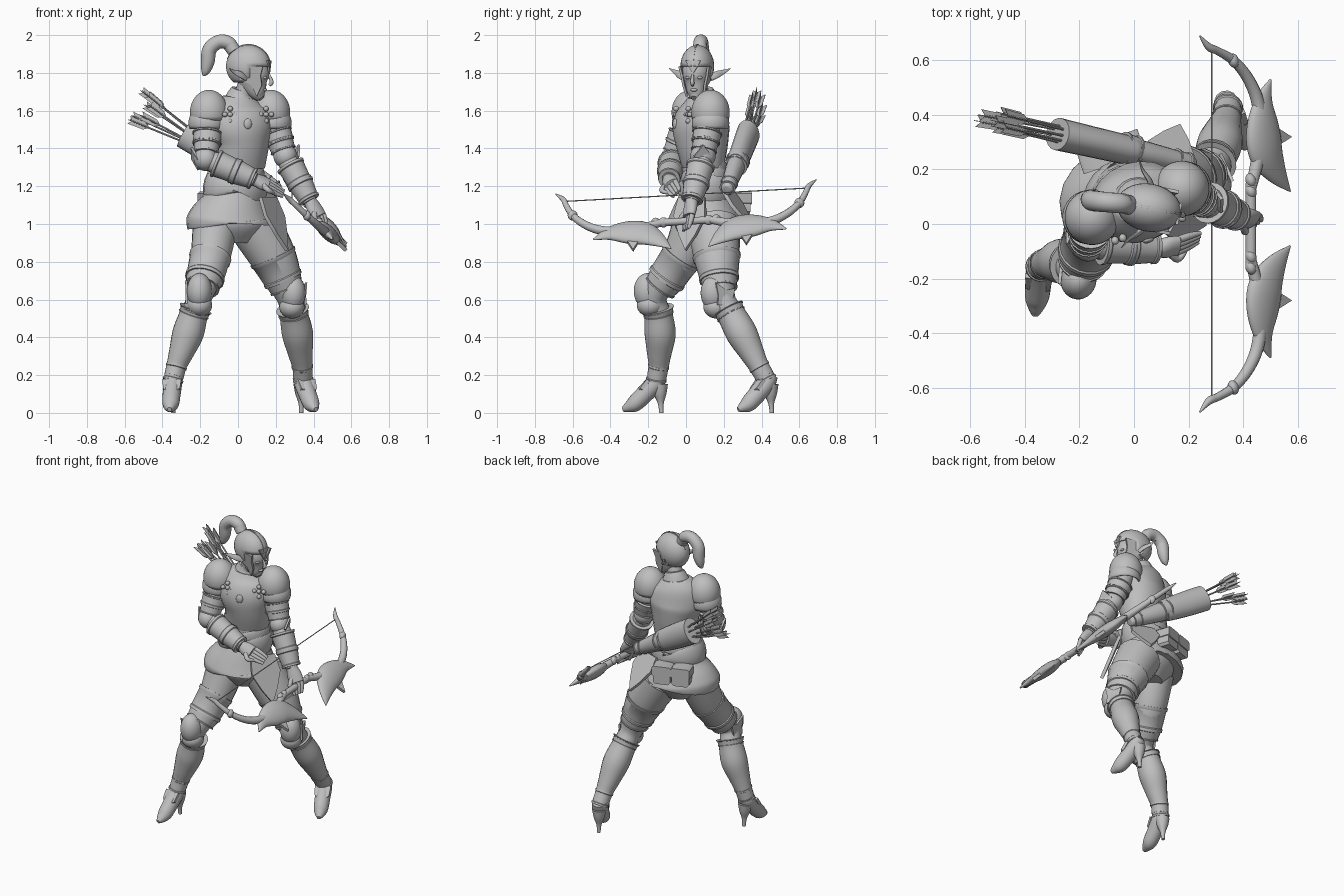
import bpy, bmesh, math, random
from mathutils import Vector, Matrix

if "Cube" in bpy.data.objects:
    bpy.data.objects.remove(bpy.data.objects["Cube"], do_unlink=True)
random.seed(4)
grey = bpy.data.materials.new("plain_grey")
grey.use_nodes = True
colour = (0.52, 0.52, 0.52, 1)
grey.diffuse_color = colour
grey.node_tree.nodes["Principled BSDF"].inputs["Base Color"].default_value = colour
UP = Vector((0, 0, 1))
CHEST = Vector((0.32, -0.95, 0)).normalized()   # direction the chest faces
FACE = Vector((0.98, -0.2, 0)).normalized()     # direction the head faces


def finish(name, bm, shell=0):
    """Turn a bmesh into a smooth object with sharp edges kept."""
    bmesh.ops.recalc_face_normals(bm, faces=bm.faces)
    mesh = bpy.data.meshes.new(name)
    bm.to_mesh(mesh)
    bm.free()
    mesh.materials.append(grey)
    mesh.shade_smooth()
    mesh.set_sharp_from_angle(angle=math.radians(40))
    obj = bpy.data.objects.new(name, mesh)
    bpy.context.scene.collection.objects.link(obj)
    if shell:
        mod = obj.modifiers.new("thickness", 'SOLIDIFY')
        mod.thickness = shell
    return obj


def tube(name, points, ref=CHEST, sides=20, steps=5):
    """Loft ellipses along a smooth path of (x, y, z, radius[, depth])."""
    pts = [Vector((*p, p[-1])[:5]) for p in points]
    pts = [pts[0]] + pts + [pts[-1]]
    path = []
    for i in range(1, len(pts) - 2):
        a, b, c, d = pts[i - 1:i + 3]
        for k in range(steps):
            t = k / steps
            path.append(0.5 * (2 * b + (c - a) * t + (2 * a - 5 * b + 4 * c - d) * t * t
                               + (3 * b - a - 3 * c + d) * t ** 3))
    path.append(pts[-1])
    bm, rings = bmesh.new(), []
    for i, p in enumerate(path):
        ahead, behind = path[min(i + 1, len(path) - 1)], path[max(i - 1, 0)]
        tangent = (Vector(ahead[:3]) - Vector(behind[:3])).normalized()
        across = tangent.cross(ref).normalized()
        deep = across.cross(tangent)
        turn = [2 * math.pi * k / sides for k in range(sides)]
        rings.append([bm.verts.new(Vector(p[:3]) + across * math.cos(q) * abs(p[3])
                                   + deep * math.sin(q) * abs(p[4])) for q in turn])
    for lower, upper in zip(rings, rings[1:]):
        for k in range(sides):
            n = (k + 1) % sides
            bm.faces.new((lower[k], lower[n], upper[n], upper[k]))
    bm.faces.new(rings[0])
    bm.faces.new(rings[-1])
    return finish(name, bm)


def band(name, a, b, ra, rb, ref=CHEST, lip=0.005):
    """Armour sleeve from a to b, with a raised rim at either end."""
    a, b = Vector(a), Vector(b)
    rows = [(0, lip), (0.12, lip), (0.16, 0), (0.84, 0), (0.88, lip), (1, lip)]
    tube(name, [(*a.lerp(b, t), ra + (rb - ra) * t + e) for t, e in rows], ref, steps=1)


def ball(name, loc, radii, fwd=CHEST, keep=None):
    """Ellipsoid turned to fwd; keep trims it to an open shell."""
    bm = bmesh.new()
    bmesh.ops.create_uvsphere(bm, u_segments=28, v_segments=18, radius=1)
    if keep:
        bmesh.ops.delete(bm, geom=[v for v in bm.verts if not keep(v.co)], context='VERTS')
    frame = Matrix((fwd, UP.cross(fwd), UP)).transposed().to_4x4()
    bm.transform(Matrix.Translation(loc) @ frame @ Matrix.Diagonal((*radii, 1)))
    return finish(name, bm, 0.008 if keep else 0)


def plate(name, outline, origin, u, v, thick=0.012):
    """Flat outline in the u, v plane, given a thickness."""
    u, v, origin = Vector(u), Vector(v), Vector(origin)
    half = u.cross(v).normalized() * thick / 2
    bm = bmesh.new()
    front, back = ([bm.verts.new(origin + u * a + v * b + s * half) for a, b in outline] for s in (1, -1))
    bm.faces.new(front)
    bm.faces.new(back)
    for k in range(len(front)):
        j = k - 1
        bm.faces.new((front[j], front[k], back[k], back[j]))
    return finish(name, bm)


# Torso, breastplate and skirt
tube("waist", [(-.02, .1, .9, .1, .09), (-.02, .1, 1, .19, .16), (-.02, .1, 1.12, .16, .13),
               (.01, .1, 1.24, .13, .105), (.015, .09, 1.4, .12, .1)])
tube("breastplate", [(.01, .09, 1.29, .133, .108), (.01, .09, 1.31, .136, .112), (.018, .085, 1.42, .148, .137),
                     (.012, .08, 1.52, .178, .147), (.005, .09, 1.61, .16, .118), (.01, .09, 1.67, .09, .08)])
tube("gorget", [(.01, .09, 1.62, .11, .1), (.015, .09, 1.67, .08, .075), (.025, .085, 1.71, .06)])
tube("neck", [(.02, .08, 1.65, .05), (.05, .06, 1.76, .045)])
tube("skirt_plate", [(-.02, .1, 1.19, .14, .115), (-.025, .1, 1.12, .175, .15), (-.035, .1, 1.05, .22, .18),
                     (-.04, .1, 1.01, .238, .195), (-.04, .1, 1, .23, .19)])
for i, (z, r) in enumerate([(1.19, .16), (1.24, .142), (1.29, .132)]):
    tube(f"belt_{i}", [(-.02, .1, z - .025, r, r * .85), (-.02, .1, z - .012, r + .01, r * .92),
                       (-.005, .1, z + .015, r + .008, r * .9), (-.005, .1, z + .025, r, r * .85)])
ball("chest_boss", (.052, -.058, 1.53), (.012, .022, .028))
LEFTWARD = UP.cross(CHEST)
for s in (-1, 1):
    ornament = Vector((.02, .08, 1.58)) + LEFTWARD * s * .1 + CHEST * .105
    for dx, dz in ((0, 0), (.03, 0), (-.03, 0), (0, .03), (0, -.035)):
        ball("strap_ornament", ornament + LEFTWARD * dx + UP * dz, (.015, .014, .014))

# Pointed hip plates and box pouches
shield = [(-.08, .02), (.08, .02), (.095, -.08), (.05, -.18), (0, -.26), (-.05, -.18), (-.095, -.08)]
plate("left_hip_plate", shield, (.165, .03, 1.12), (.5, .87, 0), (-.36, .12, 1), .02)
plate("rear_hip_plate", shield, (.12, .23, 1.16), (.9, -.3, 0), (-.18, -.5, .75), .02)
box = [(-.055, .04), (-.045, .055), (.045, .055), (.055, .04), (.055, -.045), (.042, -.06),
       (-.042, -.06), (-.055, -.045)]
for side in (-.06, .06):
    spot = Vector((-.03, .1, 1.11)) - CHEST * .175 + LEFTWARD * side
    plate("pouch", box, spot, LEFTWARD, UP, .08)
    plate("pouch_flap", [(a * 1.08, b * .6 + .028) for a, b in box], spot, LEFTWARD, UP, .095)

# Head, open helmet, ears and ponytail
SIDE = UP.cross(FACE)
SKULL = Vector((.055, .06, 1.835))
tube("face", [(.125, .045, 1.665, .018), (.11, .05, 1.685, .04), (.085, .055, 1.74, .062, .075),
              (.075, .055, 1.8, .075, .09), (.06, .06, 1.88, .06, .07)], FACE)
ball("helmet", SKULL, (.12, .088, .113), FACE,
     lambda c: c.z > -.12 or (c.x < .3 and c.z > -.85))
tube("nose", [(.165, .035, 1.79, .006), (.178, .033, 1.75, .011), (.165, .035, 1.735, .008)], FACE, 10)
plate("brow_peak", [(-.04, .03), (.04, .03), (.025, 0), (0, -.04), (-.025, 0)],
      SKULL + FACE * .112, SIDE, UP, .01)
plate("crest_ridge", [(.122 * math.cos(q / 5), .118 * math.sin(q / 5)) for q in range(0, 15)],
      SKULL, FACE, UP, .008)
cheek = [(-.02, 0), (.095, 0), (.08, -.05), (.085, -.1), (.055, -.16), (.03, -.1), (-.03, -.07)]
for s in (-1, 1):
    plate("cheek_guard", cheek, SKULL + SIDE * s * .078, FACE, UP + SIDE * s * .2)
    ear = [(.0, .07, -.065, .015, .01), (-.02, .1, -.045, .019, .008), (-.05, .13, -.03, .012, .005),
           (-.07, .165, -.012, .002, .002)]
    tube("pointed_ear", [(*(SKULL + FACE * f + SIDE * s * w + UP * h), r, d) for f, w, h, r, d in ear], FACE)
    ball("eye", SKULL + FACE * .095 + SIDE * s * .032 - UP * .06, (.012, .015, .008), FACE)
ball("lips", SKULL + FACE * .088 - UP * .125, (.012, .018, .009), FACE)
tube("ponytail", [(-.01, .07, 1.91, .024), (-.045, .075, 1.955, .036), (-.1, .08, 1.965, .037),
                  (-.15, .085, 1.925, .038), (-.16, .09, 1.86, .036), (-.172, .09, 1.81, .024),
                  (-.185, .09, 1.785, .006)])
tube("hair_band", [(-.02, .07, 1.915, .036), (-.04, .075, 1.945, .038)])


# Armoured arms
def arm(side, shoulder, elbow, wrist, knuckles, tips):
    s, e, w, k, t = map(Vector, (shoulder, elbow, wrist, knuckles, tips))
    tube(side + "_upper_arm", [(*s, .06), (*s.lerp(e, .5), .064), (*e, .052)])
    ball(side + "_pauldron", s + UP * .01, (.102, .102, .12), CHEST, lambda c: c.z > -.35)
    outward = Vector((s.x, 0, 0)).normalized()
    ball(side + "_pauldron_lame", s + outward * .01 - UP * .045, (.1, .1, .09), CHEST,
         lambda c: c.z > -.4)
    band(side + "_arm_band", s.lerp(e, .42), s.lerp(e, .66), .076, .072)
    band(side + "_arm_cuff", s.lerp(e, .66), s.lerp(e, .88), .069, .064)
    ball(side + "_elbow_guard", e, (.068, .062, .064))
    plate(side + "_elbow_fin", [(-.05, 0), (0, .06), (.05, 0), (0, -.06)], e + outward * .055,
          CHEST, (outward.x * .3, 0, 1))
    tube(side + "_forearm", [(*e, .05), (*e.lerp(w, .35), .058), (*w, .038)], UP + CHEST)
    band(side + "_vambrace", e.lerp(w, .2), e.lerp(w, .6), .072, .064, UP + CHEST)
    band(side + "_gauntlet_cuff", e.lerp(w, .6), e.lerp(w, .97), .068, .053, UP + CHEST)
    tube(side + "_palm", [(*w, .034), (*w.lerp(k, .5), .045, .03), (*k, .044, .025)], UP + CHEST)
    across = (k - w).cross(UP + CHEST).normalized()
    for f in (-1.5, -.5, .5, 1.5):
        base = k + across * f * .021
        tube(side + "_finger", [(*base, .014), (*base.lerp(t + across * f * .018, .5), .013),
                                (*(t + across * f * .015), .008)], UP + CHEST, 10)
    tube(side + "_thumb", [(*w.lerp(k, .4), .016), (*(k + across * .04 + CHEST * .02), .014),
                           (*(k.lerp(t, .5) + across * .03), .008)], UP + CHEST, 10)


arm("right", (-.153, .025, 1.58), (-.172, -.07, 1.345), (.09, -.09, 1.235), (.16, -.08, 1.205), (.24, -.05, 1.16))
arm("left", (.175, .13, 1.58), (.25, .09, 1.36), (.382, .03, 1.12), (.43, .015, 1.04), (.45, .0, .97))


# Armoured legs and heeled boots
def leg(side, path, toe, length):
    d = Vector((*toe, 0)).normalized()
    at = [Vector(p[:3]) for p in path]
    hip, thigh, knee, shin, calf, low, ankle = at
    out = UP.cross(d) * (1 if knee.x > 0 else -1)
    tube(side + "_leg", path, d)
    band(side + "_thigh_plate", hip.lerp(thigh, .85), thigh.lerp(knee, .55), path[1][3] + .006, .1, d)
    band(side + "_thigh_lame", thigh.lerp(knee, .5), thigh.lerp(knee, .8), .1, .087, d)
    ball(side + "_knee_guard", knee + d * .04 + UP * .015, (.072, .066, .095), d)
    ball(side + "_knee_lame", knee + d * .026 - UP * .06, (.07, .066, .06), d)
    plate(side + "_knee_wing", [(-.05, .04), (.0, .03), (.06, .07), (.045, 0), (.05, -.05), (-.03, -.045)],
          knee + out * .068, d, UP)
    tube(side + "_greave", [(*knee.lerp(shin, .75), .083), (*shin, .076), (*calf, .083),
                            (*calf.lerp(low, .6), .066), (*low, .054), (*low.lerp(ankle, .7), .052)], d)
    band(side + "_greave_rim", knee.lerp(shin, .7), shin, .083, .076, d)
    band(side + "_ankle_band", low, ankle, .052, .05, d)
    foot = [(-.08, .2, .045), (.05, .155, .05), (.32, .105, .048), (.65, .05, .044), (.88, .028, .028),
            (1.02, .018, .012)]
    ground = Vector((ankle.x, ankle.y, 0))
    tube(side + "_boot", [(*(ground + d * f * length + UP * h), r, min(r, h * .95)) for f, h, r in foot],
         d + UP)
    heel = [(-.1, .15, .045), (-.12, .1, .034), (-.14, .05, .016), (-.16, 0, .011)]
    tube(side + "_heel", [(*(ground + d * f * length + UP * h), r) for f, h, r in heel], d, 12)
    plate(side + "_boot_flap", [(-.05, .03), (.05, .03), (.045, -.03), (0, -.07), (-.045, -.03)],
          ground + d * .055 + UP * .15, UP.cross(d), UP * .8 - d * .6, .02)


leg("right", [(-.12, .05, 1, .12), (-.15, -.035, .8, .102), (-.2, -.165, .63, .07), (-.235, -.145, .52, .066),
              (-.265, -.137, .42, .074), (-.325, -.145, .25, .045), (-.345, -.158, .17, .04)], (-.1, -1), .175)
leg("left", [(.085, .145, 1, .14), (.2, .165, .8, .118), (.275, .185, .62, .075), (.295, .24, .52, .068),
             (.315, .295, .42, .076), (.34, .385, .25, .046), (.345, .43, .17, .042)], (.4, -.92), .165)

# Flattened quiver with a fan of arrows
mouth, base = Vector((-.28, .33, 1.48)), Vector((.2, .22, 1.19))
tube("quiver", [(*base.lerp(mouth, t), r, d) for t, r, d in
                ((-.04, .012, .012), (0, .034, .036), (.3, .046, .055), (.42, .048, .06), (.46, .054, .07),
                 (.75, .057, .08), (1, .06, .082))], UP)
band("quiver_collar", mouth.lerp(base, .6), mouth.lerp(base, .5), .056, .06)
band("quiver_foot", base, base.lerp(mouth, .1), .038, .042)
for i in range(8):
    q = i * math.pi / 4
    start = mouth.lerp(base, .2) + Vector((0, math.cos(q), math.sin(q))) * .03
    end = Vector((-.51 - random.uniform(-.06, .06), .375 + .03 * math.cos(q), 1.62 + .075 * math.sin(q)))
    tube("arrow_shaft", [(*start, .005), (*end, .005)], UP, 8, 1)
    along = (end - start).normalized()
    vane = along.cross(UP).normalized()
    for w in (vane, vane.cross(along)):
        plate("arrow_fletching", [(-.1, 0), (-.07, .02), (.02, .022), (0, 0), (.02, -.022), (-.07, -.02)],
              end, along, w, .003)

# Recurve bow lying in a tilted plane, u away from the string
DOWN, LONG = Vector((.72, 0, -.7)), Vector((0, 1, .055))
bow_origin = Vector((.285, 0, 1.155))
bow_normal = DOWN.cross(LONG)
limb = [(.2, .13, .02), (.24, .26, .026), (.25, .36, .026), (.23, .46, .024), (.18, .54, .021),
        (.11, .6, .018), (.03, .635, .015), (-.015, .65, .014), (-.06, .69, .003)]
blade = [(.3, .51, .004), (.265, .43, .042, .022), (.26, .34, .075, .034), (.275, .25, .08, .036),
         (.33, .17, .048, .022), (.4, .1, .003)]
for s in (-1, 1):
    tube("bow_limb", [(*(bow_origin + DOWN * u + LONG * y * s), r) for u, y, r in limb], bow_normal, 12)
    tube("bow_blade", [(*(bow_origin + DOWN * u + LONG * (y * s + .02)), *r) for u, y, *r in blade], bow_normal)
    plate("bow_spur", [(.27, .36), (.4, .3), (.27, .24)], bow_origin + LONG * .02, DOWN, LONG * s, .02)
    for u, y in ((.2, .12), (.2, .16), (.11, .6)):
        ball("bow_ring", bow_origin + DOWN * u + LONG * y * s, (.027, .02, .027))
tube("bow_grip", [(*(bow_origin + DOWN * .2 + LONG * y), .02) for y in (-.15, 0, .15)], bow_normal, 12)
tube("bow_string", [(*(bow_origin + LONG * y), .003) for y in (-.64, .64)], bow_normal, 8, 1)
